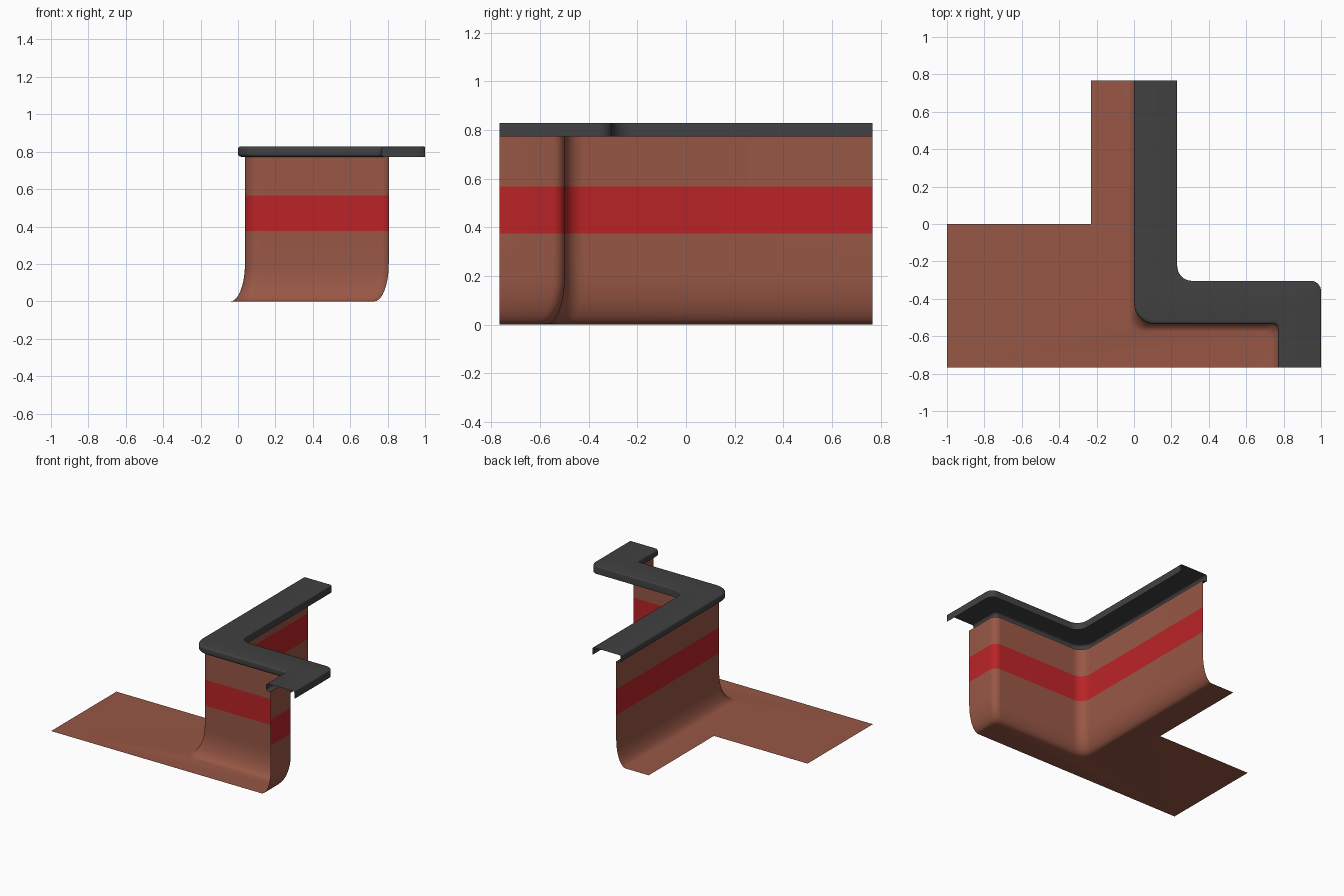
import bpy, bmesh, math
from mathutils import Vector

if "Cube" in bpy.data.objects:
    bpy.data.objects.remove(bpy.data.objects["Cube"])

END = 0.767          # half depth of the model
SEG = 8              # steps per rounded corner


def material(name, rgb):
    m = bpy.data.materials.new(name)
    m.diffuse_color = (*rgb, 1)
    m.use_nodes = True
    m.node_tree.nodes["Principled BSDF"].inputs["Base Color"].default_value = m.diffuse_color
    return m


def corner(a, b, c, r):
    """Points of a circular fillet of radius r at the right-angle b."""
    u, v = (a - b).normalized(), (c - b).normalized()
    centre = b + (u + v) * r
    pts = []
    for i in range(SEG + 1):
        t = math.pi / 2 * i / SEG
        pts.append(centre - v * r * math.cos(t) - u * r * math.sin(t))
    return pts


def path(d, r1, r2):
    """Z-shaped plan line, shifted outwards by d, with rounded corners."""
    p = [Vector(q) for q in ((0.037 - d, END), (0.037 - d, -0.498 - d),
                             (0.806 - d, -0.498 - d), (0.806 - d, -END))]
    return [p[0]] + corner(p[0], p[1], p[2], r1) + corner(p[1], p[2], p[3], r2) + [p[3]]


def sweep(name, profile, mats, mat_of=lambda z: 0, floor=None):
    """Sweep (offset, height, radius1, radius2) rows along the plan line."""
    bm = bmesh.new()
    rows = [[bm.verts.new((p.x, p.y, z)) for p in path(d, r1, r2)]
            for d, z, r1, r2 in profile]
    for j in range(len(rows) - 1):
        lo, hi = rows[j], rows[j + 1]
        for i in range(len(lo) - 1):
            f = bm.faces.new((lo[i], lo[i + 1], hi[i + 1], hi[i]))
            f.material_index = mat_of((profile[j][1] + profile[j + 1][1]) / 2)
    if floor:
        extra = [bm.verts.new((x, y, 0)) for x, y in floor]
        bm.faces.new(list(reversed(rows[0] + extra)))
    me = bpy.data.meshes.new(name)
    bm.to_mesh(me)
    bm.free()
    ob = bpy.data.objects.new(name, me)
    bpy.context.collection.objects.link(ob)
    for m in mats:
        me.materials.append(m)
    bpy.ops.object.select_all(action='DESELECT')
    ob.select_set(True)
    bpy.context.view_layer.objects.active = ob
    bpy.ops.object.shade_smooth_by_angle(angle=math.radians(35))
    return ob


brown = material("brown", (0.31, 0.095, 0.06))
red = material("red", (0.49, 0.017, 0.02))
grey = material("dark_grey", (0.052, 0.052, 0.052))

# Floor, coved base and wall with a red stripe
wall = []
for i in range(11):
    t = math.pi / 2 * i / 10
    wall.append((0.077 * (1 - math.sin(t)), 0.2 * (1 - math.cos(t)), 0.08, 0.05))
wall += [(0, z, 0.08, 0.05) for z in (0.375, 0.567, 0.775)]
sweep("floor_and_wall", wall, [brown, red],
      lambda z: 1 if 0.375 < z < 0.567 else 0,
      [(-1, -END), (-1, 0), (-0.23, 0), (-0.23, END)])

# Hollow cap: underside lip, rounded front edge, top and back edge
cap = [(0, 0.773, 0.08, 0.05)]
r = 0.016
for cz, start in ((0.773 + r, -90), (0.829 - r, 0)):
    for i in range(6):
        t = math.radians(start + 18 * i)
        cap.append((0.037 - r + r * math.cos(t), cz + r * math.sin(t), 0.11, 0.03))
r = 0.008
for i in range(5):
    t = math.radians(90 + 22.5 * i)
    cap.append((-0.194 + r + r * math.cos(t), 0.829 - r + r * math.sin(t), 0.08, 0.055))
cap.append((-0.194, 0.773, 0.08, 0.055))
sweep("wall_cap", cap, [grey])
